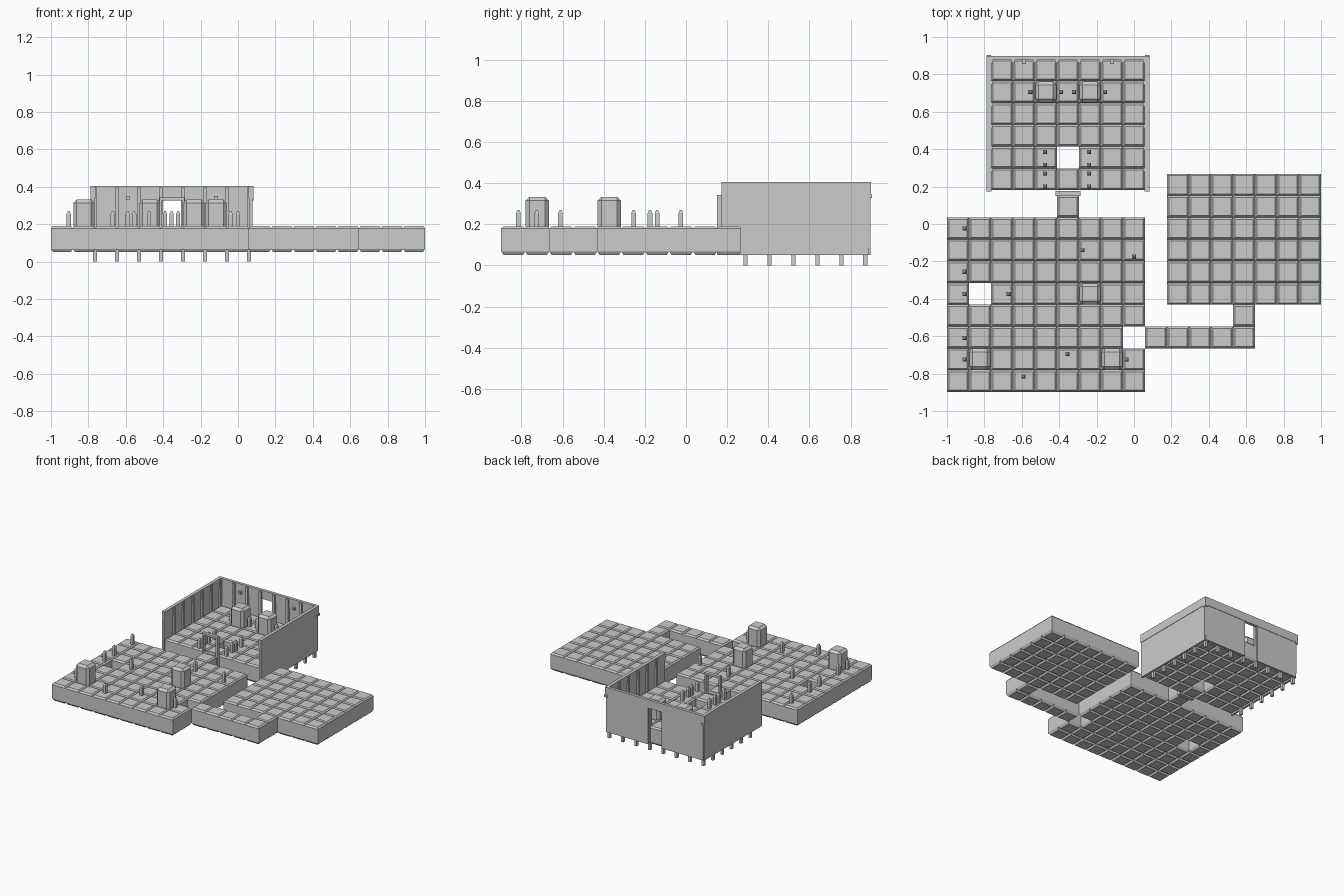
import bpy, bmesh

if "Cube" in bpy.data.objects:
    bpy.data.objects.remove(bpy.data.objects["Cube"])

PX, PY = 2 / 17, 0.1166            # tile pitch
X0, Y0, YR = -1.0, -0.898, 0.181   # grid origin, room's own y origin
ZB, ZT = 0.05, 0.19                # tile underside and top


def make(name, build):
    bm = bmesh.new()
    build(bm)
    bmesh.ops.recalc_face_normals(bm, faces=bm.faces)
    me = bpy.data.meshes.new(name)
    bm.to_mesh(me)
    bm.free()
    ob = bpy.data.objects.new(name, me)
    bpy.context.collection.objects.link(ob)
    return ob


def loft(bm, x0, x1, y0, y1, levels):
    """Stack of rectangles, each level = (z, inset)."""
    rings = []
    for z, i in levels:
        rings.append([bm.verts.new(p) for p in (
            (x0 + i, y0 + i, z), (x1 - i, y0 + i, z),
            (x1 - i, y1 - i, z), (x0 + i, y1 - i, z))])
    for a, b in zip(rings, rings[1:]):
        for k in range(4):
            bm.faces.new((a[k], a[(k + 1) % 4], b[(k + 1) % 4], b[k]))
    bm.faces.new(rings[0][::-1])
    bm.faces.new(rings[-1])


def box(bm, x0, x1, y0, y1, z0, z1):
    loft(bm, x0, x1, y0, y1, [(z0, 0), (z1, 0)])


def tile(bm, c, y):
    x = X0 + c * PX
    loft(bm, x, x + PX, y, y + PY,
         [(ZB, 0.012), (ZB + 0.018, 0), (ZT - 0.012, 0), (ZT, 0.010)])


def tiles(name, cols, rows, y_origin, holes=()):
    def build(bm):
        for c in cols:
            for r in rows:
                if (c, r) not in holes:
                    tile(bm, c, y_origin + r * PY)
    make(name, build)


# Floors
tiles("main_floor", range(9), range(8), Y0, {(1, 4), (8, 2)})
tiles("side_floor", range(10, 17), range(4, 10), Y0)
tiles("side_corridor", range(9, 14), [2], Y0)
tiles("side_corridor_end", [13], [3], Y0)
tiles("room_corridor", [5], [8], Y0)
tiles("room_floor", range(2, 9), range(6), YR, {(5, 1)})

# Raised blocks standing on tiles
for c, y in [(1, Y0 + PY), (7, Y0 + PY), (6, Y0 + 4 * PY),
             (4, YR + 4 * PY), (6, YR + 4 * PY)]:
    def block(bm):
        x = X0 + c * PX
        box(bm, x + .002, x + PX - .002, y + .002, y + PY - .002, ZT - .005, 0.332)
        top = [e for e in bm.edges if max(v.co.z for v in e.verts) > 0.3]
        bmesh.ops.bevel(bm, geom=top, offset=0.018, segments=1, affect='EDGES')
    make("raised_block", block)

# Pegs on the floors
pegs = [(-.905, -.025), (-.905, -.255), (-.905, -.375), (-.905, -.61),
        (-.905, -.725), (-.67, -.375), (-.275, -.14), (0, -.175),
        (-.355, -.695), (-.04, -.725), (-.59, -.815),
        (-.555, .705), (-.39, .705), (-.32, .705), (-.155, .705)]
pegs += [(x, y) for x in (-.475, -.24) for y in (.20, .27, .315, .385)]


def build_pegs(bm):
    for x, y in pegs:
        loft(bm, x - .011, x + .011, y - .011, y + .011,
             [(ZT - .01, 0), (.255, 0), (.27, .007)])


make("floor_pegs", build_pegs)

# Room walls
XL, XR, YB = X0 + 2 * PX, X0 + 9 * PX, YR + 6 * PY
DL, DR = X0 + 5 * PX, X0 + 6 * PX  # doorway
T, H, BAND = 0.015, 0.405, 0.338


def back_wall(bm):
    box(bm, XL - .012, DL, YB, YB + T, ZB, BAND)
    box(bm, DR, XR + .012, YB, YB + T, ZB, BAND)
    box(bm, XL - .025, XR + .02, YB - .005, YB + T + .003, BAND, H)


def side_wall(x, s):
    def build(bm):
        box(bm, *sorted((x + s * .003, x + s * .02)), YR - .008, YB + .006, ZB, BAND)
        box(bm, *sorted((x - s * .002, x + s * .023)), YR - .008, YB + .006, BAND, H)
    return build


make("back_wall", back_wall)
make("left_wall", side_wall(XL, -1))
make("right_wall", side_wall(XR, 1))


# Corner strips and small rail ends
def corners(bm):
    for x, s in ((XL, -1), (XR, 1)):
        box(bm, *sorted((x, x + s * .018)), YB - .005, YB + .011, .085, BAND)
        box(bm, *sorted((x, x + s * .025)), YB - .01, YB + .023, .327, .345)


make("wall_corners", corners)


# Wall posts reaching the ground
def posts(bm):
    h = .01
    for c in range(2, 10):
        x = X0 + c * PX
        box(bm, x - h, x + h, YB - .02, YB + .002, 0, H - .008)
    for x in (XL, XR):
        for r in range(1, 6):
            y = YR + r * PY - .008
            box(bm, x - h, x + h, y - h, y + h, 0, H - .008)


make("wall_posts", posts)


# Small brackets on the back wall
def brackets(bm):
    for x in (-.588, -.118):
        box(bm, x - .01, x + .01, YB - .025, YB + .001, .332, .35)


make("wall_brackets", brackets)


# Open frame at the room entrance
def frame(bm):
    y0, y1 = .150, .176
    box(bm, DL - .008, DL + .006, y0, y1, ZB, .342)
    box(bm, DR - .006, DR + .008, y0, y1, ZB, .342)
    box(bm, DL + .006, DR - .006, y0, y1, .326, .342)
    box(bm, DL + .006, DR - .006, y0, y1, ZB, ZT)


make("entrance_frame", frame)
